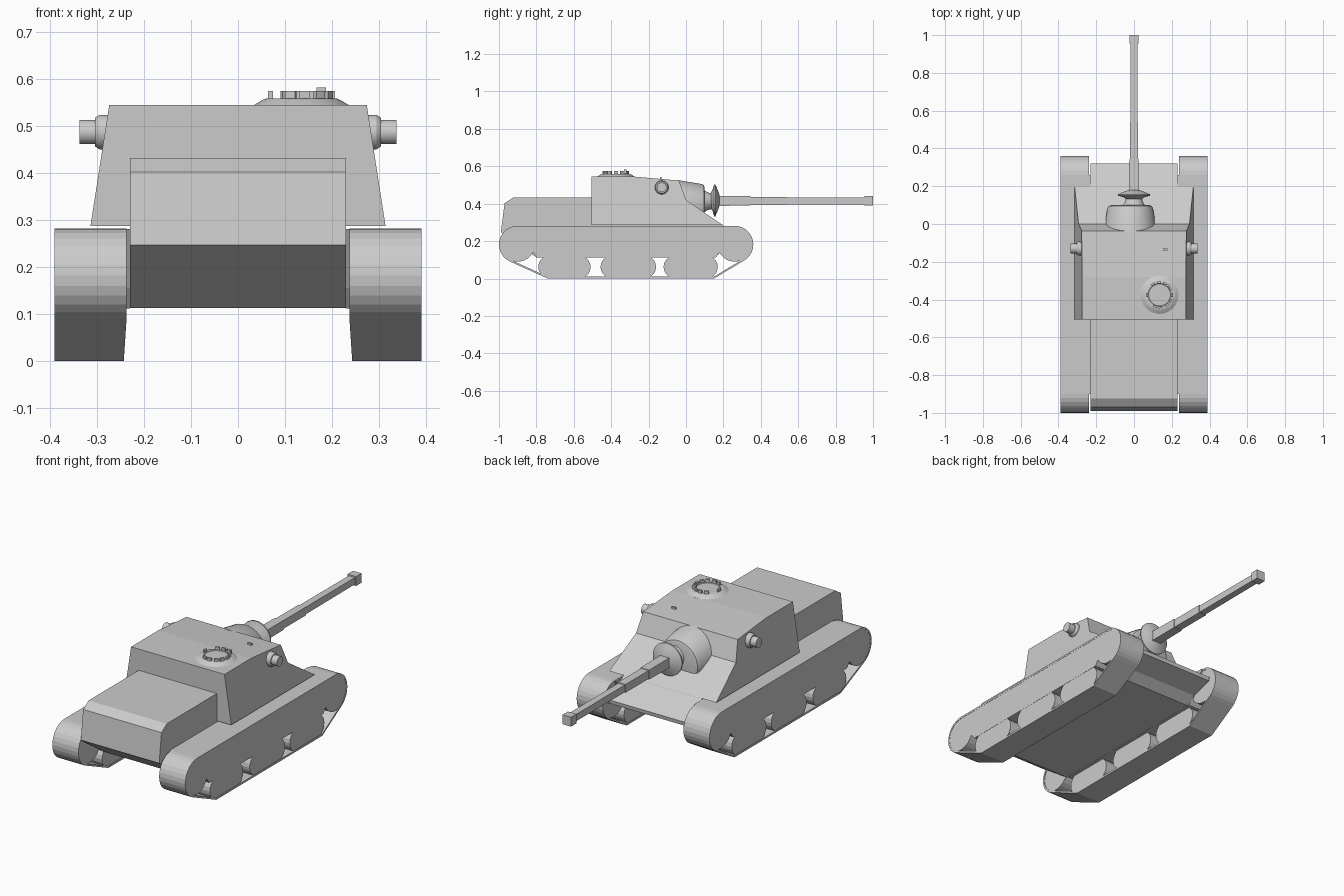
import bpy, bmesh, math
from mathutils import Matrix, Vector

if "Cube" in bpy.data.objects:
    bpy.data.objects.remove(bpy.data.objects["Cube"])


def finish(bm, name, smooth=False):
    bmesh.ops.recalc_face_normals(bm, faces=bm.faces[:])
    me = bpy.data.meshes.new(name)
    bm.to_mesh(me)
    bm.free()
    ob = bpy.data.objects.new(name, me)
    bpy.context.collection.objects.link(ob)
    if smooth:
        bpy.ops.object.select_all(action='DESELECT')
        ob.select_set(True)
        bpy.context.view_layer.objects.active = ob
        bpy.ops.object.shade_smooth_by_angle(angle=math.radians(30))
    return ob


def prism(name, profile, x0, x1):
    """Extrude a (y, z) profile from x0 to x1."""
    bm = bmesh.new()
    a = [bm.verts.new((x0, y, z)) for y, z in profile]
    b = [bm.verts.new((x1, y, z)) for y, z in profile]
    bm.faces.new(a)
    bm.faces.new(b)
    for i in range(len(a)):
        j = (i + 1) % len(a)
        bm.faces.new((a[i], a[j], b[j], b[i]))
    return finish(bm, name)


def lathe(name, rings, axis, centre, n=24, smooth=True):
    """Spin (distance along axis, radius) rings round an axis through centre."""
    rot = Vector((0, 0, 1)).rotation_difference(Vector(axis)).to_matrix().to_4x4()
    m = Matrix.Translation(centre) @ rot
    bm = bmesh.new()
    loops = []
    for t, r in rings:
        loops.append([bm.verts.new(m @ Vector((r * math.cos(2 * math.pi * (k + .5) / n),
                                               r * math.sin(2 * math.pi * (k + .5) / n), t)))
                      for k in range(n)])
    bm.faces.new(loops[0])
    bm.faces.new(loops[-1])
    for a, b in zip(loops, loops[1:]):
        for k in range(n):
            j = (k + 1) % n
            bm.faces.new((a[k], a[j], b[j], b[k]))
    return finish(bm, name, smooth)


def box(name, centre, size, turn=0):
    bm = bmesh.new()
    m = Matrix.Translation(centre) @ Matrix.Rotation(turn, 4, 'Z') @ Matrix.Diagonal((*size, 1))
    bmesh.ops.create_cube(bm, size=1, matrix=m)
    return finish(bm, name)


def arc(cy, cz, r, a0, a1, n):
    return [(cy + r * math.cos(math.radians(a0 + (a1 - a0) * i / n)),
             cz + r * math.sin(math.radians(a0 + (a1 - a0) * i / n))) for i in range(n + 1)]


def track_outline(inset):
    r = .1 - inset
    return (arc(.26, .182, r, 90, -62, 12) + [(.15, inset), (-.74, inset)]
            + arc(-.9, .182, r, 244, 90, 12))


# Hull with engine deck, sloped nose and undercut ends
prism("hull", [(-.80, .113), (-.99, .247), (-.97, .402), (-.925, .432), (-.45, .432),
               (-.45, .285), (.195, .285), (.32, .205), (.317, .185), (.2, .15), (.15, .113)],
      -.23, .23)

# Casemate with sides leaning inward
casemate = prism("casemate", [(-.505, .287), (-.505, .545), (-.28, .545), (-.037, .524),
                              (0, .42), (.195, .287)], -1, 1)
for v in casemate.data.vertices:
    v.co.x *= .314 - (v.co.z - .287) * .155

# Running gear on both sides
for s, side in ((-1, "left"), (1, "right")):
    outer, inner = track_outline(0), track_outline(.01)
    bm = bmesh.new()
    loops = [[bm.verts.new((s * x, y, z)) for y, z in pts]
             for x, pts in ((.237, outer), (.39, outer), (.39, inner), (.237, inner))]
    for i in range(4):
        a, b = loops[i], loops[(i + 1) % 4]
        for k in range(len(a)):
            j = (k + 1) % len(a)
            bm.faces.new((a[k], a[j], b[j], b[k]))
    # lower run is slightly narrower than the top
    for v in bm.verts:
        if v.co.z < .08 and abs(v.co.x) < .3:
            v.co.x = s * .243
    finish(bm, side + "_track")
    prism(side + "_side_plate", [(-.795, .112), (-.83, .155), (-.9, .281), (.26, .281),
                                 (.19, .155), (.16, .112)], s * .23, s * .389)
    for y in (-.9, .26):
        lathe(side + "_end_wheel", [(.24, .092), (.389, .092)], (s, 0, 0), (0, y, .182), 24, False)
    for y0, y1 in ((-.79, -.51), (-.457, -.16), (-.12, .17)):
        prism(side + "_road_wheels",
              arc(y1 - .06, .062, .06, -75, 75, 8) + arc(y0 + .06, .062, .06, 105, 255, 8),
              s * .245, s * .388)
    # Rangefinder ends
    lathe(side + "_rangefinder", [(.25, .037), (.295, .037), (.304, .031), (.304, .026), (.337, .026)],
          (s, 0, 0), (0, -.13, .487), 20)

# Cast gun housing, collar, saucer shield
lathe("gun_housing", [(-.045, .142), (.085, .121), (.095, .115), (.1, .1)], (0, 1, 0), (-.02, 0, .385), 28)
lathe("gun_collar", [(.08, .062), (.1, .058), (.115, .048), (.15, .04)], (0, 1, 0), (0, 0, .413), 20)
lathe("gun_shield", [(.13, .035), (.143, .06), (.15, .086), (.157, .086), (.168, .06), (.18, .028)],
      (0, 1, 0), (0, 0, .418), 24)

# Square stepped barrel with muzzle block
q = math.sqrt(2)
lathe("barrel", [(.1, .027 * q), (.345, .025 * q), (.345, .022 * q), (.54, .022 * q),
                 (.54, .019 * q), (.96, .018 * q)], (0, 1, 0), (0, 0, .415), 4, False)
lathe("muzzle", [(.955, .025 * q), (1, .025 * q)], (0, 1, 0), (0, 0, .415), 4, False)

# Cupola with periscope ring
lathe("cupola", [(.53, .103), (.545, .101), (.555, .084), (.559, .075), (.559, .06), (.557, .058)],
      (0, 0, 1), (.135, -.375, 0), 28)
for deg in (0, 30, 65, 92, 120, 180, 250, 275, 305, 330):
    a = math.radians(deg)
    box("periscope", (.135 + .066 * math.cos(a), -.375 + .066 * math.sin(a), .565),
        (.010, .022, .018), a)
box("hatch_sight", (.177, -.325, .572), (.02, .012, .02))
box("roof_periscope", (.165, -.135, .535), (.025, .010, .014))
